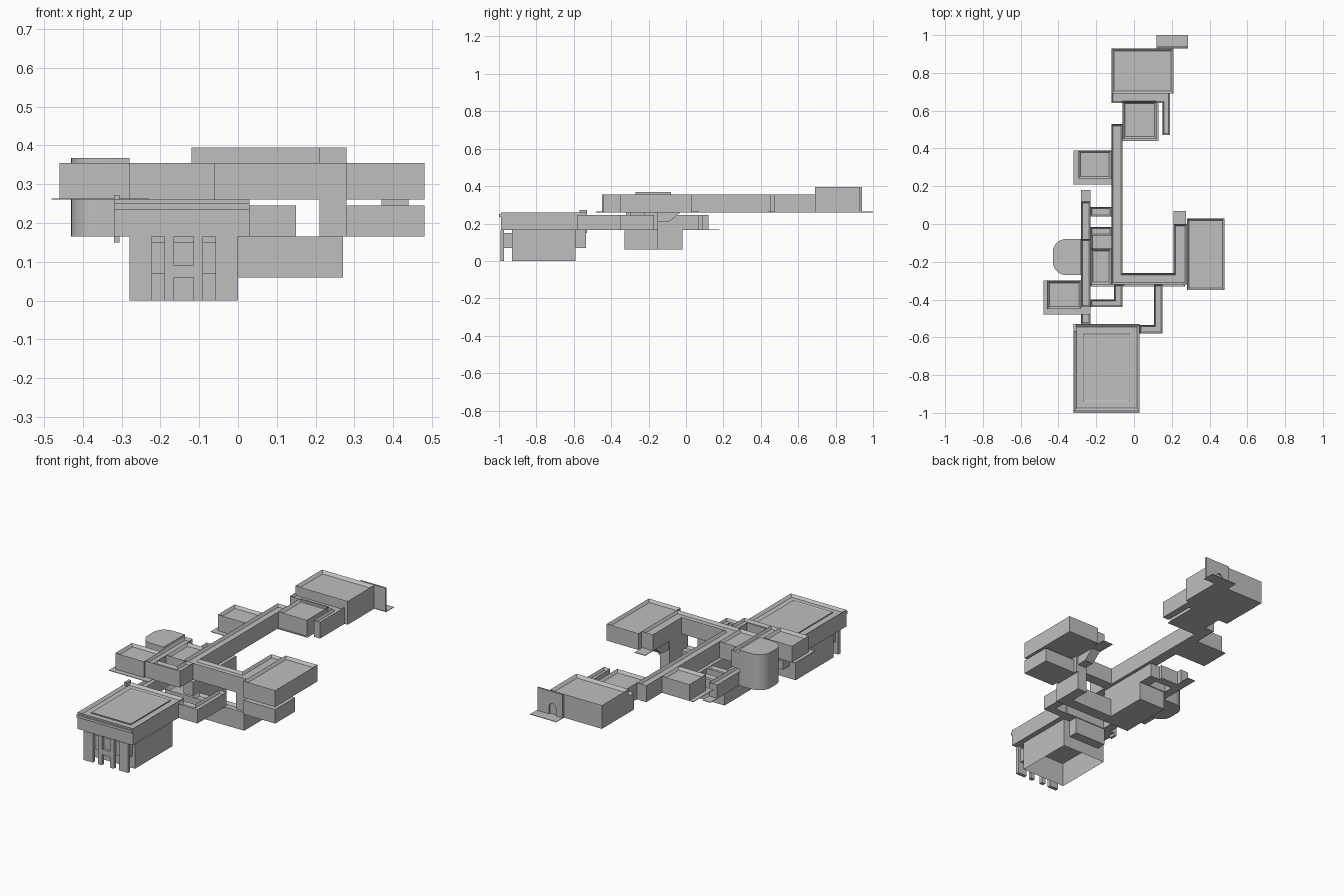
import bpy, bmesh, math

cube = bpy.data.objects.get("Cube")
if cube:
    bpy.data.objects.remove(cube, do_unlink=True)

stone = bpy.data.materials.new("plain_grey")
stone.use_nodes = True
grey = (0.52, 0.52, 0.52, 1)
stone.diffuse_color = grey
stone.node_tree.nodes["Principled BSDF"].inputs["Base Color"].default_value = grey


def finish(name, bm):
    mesh = bpy.data.meshes.new(name)
    bm.to_mesh(mesh)
    bm.free()
    mesh.materials.append(stone)
    ob = bpy.data.objects.new(name, mesh)
    bpy.context.collection.objects.link(ob)
    return ob


def rect(x0, x1, y0, y1):
    return [(x0, y0), (x1, y0), (x1, y1), (x0, y1)]


def sink(bm, face, rim, drop):
    """Inset a horizontal face and push it into the block."""
    bmesh.ops.inset_region(bm, faces=[face], thickness=rim, use_even_offset=True)
    for v in face.verts:
        v.co.z += drop


def block(name, pts, z0, z1, rim=0, drop=0.015, hollow=0):
    """Extrude a footprint; optional parapet rim on top and hollow underside."""
    bm = bmesh.new()
    base = bm.faces.new([bm.verts.new((x, y, z0)) for x, y in pts])
    ext = bmesh.ops.extrude_face_region(bm, geom=[base], use_keep_orig=True)
    top = [g for g in ext["geom"] if isinstance(g, bmesh.types.BMFace)][0]
    for v in top.verts:
        v.co.z = z1
    bmesh.ops.recalc_face_normals(bm, faces=bm.faces[:])
    if rim:
        sink(bm, top, rim, -drop)
    if hollow:
        sink(bm, base, 0.012, hollow)
    return finish(name, bm)


def plate(name, x0, x1, y0, y1, z):
    return block(name, rect(x0, x1, y0, y1), z, z + 0.003)


# Storey heights
LOW, MID, MID_TOP, UP, UP_TOP = 0.06, 0.165, 0.245, 0.26, 0.355

# Entrance hall: open-bottomed base under a wider upper storey
block("hall_base", rect(-0.28, 0, -0.93, -0.59), 0, MID, hollow=0.13)
block("hall_upper", rect(-0.32, 0.03, -0.99, -0.53), MID, UP, rim=0.015, drop=0.012)
block("hall_roof_panel", rect(-0.27, -0.02, -0.94, -0.58), 0.24, 0.254, rim=0.006, drop=0.004)
block("hall_cornice", rect(-0.32, 0.03, -1, -0.985), 0.235, 0.25)
block("hall_rear_block", rect(-0.24, -0.04, -0.59, -0.535), 0.07, MID)
block("hall_roof_post", rect(-0.32, -0.305, -0.57, -0.53), 0.15, 0.272)
for i, (a, b) in enumerate([(-0.28, -0.222), (-0.19, -0.165), (-0.115, -0.09), (-0.058, 0)]):
    block(f"hall_front_pillar_{i + 1}", rect(a, b, -0.993, -0.973), 0, MID)
block("hall_porch_core", rect(-0.265, -0.015, -0.973, -0.93), 0.07, 0.15)
block("hall_door_lintel", rect(-0.165, -0.115, -0.99, -0.975), 0.06, 0.09)

# Lowest storey: crossing passage and central chamber
block("low_passage", [(-0.06, -0.33), (0.27, -0.33), (0.27, -0.15), (0.21, -0.15),
                      (0.21, -0.265), (-0.06, -0.265)], LOW, MID, rim=0.01)
block("low_chamber", rect(-0.23, -0.06, -0.33, -0.02), LOW, MID, rim=0.01)

# Middle storey
block("mid_left_corridor", rect(-0.28, -0.23, -0.53, 0.12), MID, MID_TOP, rim=0.008)
block("mid_right_corridor", [(0.03, -0.58), (0.15, -0.58), (0.15, -0.32), (0.105, -0.32),
                             (0.105, -0.535), (0.03, -0.535)], MID, MID_TOP, rim=0.008)
block("mid_centre_corridor", rect(-0.12, -0.06, -0.32, 0.07), MID, MID_TOP)
for i, (a, b) in enumerate([(-0.06, -0.015), (0.04, 0.09)]):
    block(f"mid_link_{i + 1}", rect(-0.23, -0.12, a, b), MID, MID_TOP, rim=0.008)
block("mid_right_room", rect(0.28, 0.48, -0.35, -0.17), MID, MID_TOP)
block("mid_right_stairwell", rect(0.21, 0.28, -0.32, -0.15), MID, UP)
block("mid_room_neck", rect(0.37, 0.44, -0.3, -0.22), MID_TOP, UP)
plate("mid_left_floor", -0.28, -0.23, 0.12, 0.18, MID)

# Sloping stair underside between middle and upper storeys
ramp = block("stair_ramp", rect(0.215, 0.27, -0.15, -0.03), 0.21, UP)
for v in ramp.data.vertices:
    if v.co.z < 0.25 and v.co.y > -0.1:
        v.co.y = -0.09

# Upper corridors
block("upper_main_corridor", [(-0.12, -0.32), (0.28, -0.32), (0.28, 0), (0.21, 0), (0.21, -0.26),
                              (-0.06, -0.26), (-0.06, 0.53), (-0.12, 0.53)], UP, UP_TOP, rim=0.01)
block("upper_rear_corridor", [(-0.12, 0.64), (0.15, 0.64), (0.15, 0.47), (0.19, 0.47),
                              (0.19, 0.7), (-0.12, 0.7)], UP, UP_TOP, rim=0.008)
block("upper_front_corridor", [(-0.23, -0.44), (-0.06, -0.44), (-0.06, -0.32), (-0.105, -0.32),
                               (-0.105, -0.4), (-0.23, -0.4)], UP, UP_TOP, rim=0.008)
block("upper_left_corridor", rect(-0.28, -0.23, -0.44, -0.08), UP, UP_TOP, rim=0.008)

# Upper rooms
rooms = {
    "upper_right_room": (0.28, 0.48, -0.35, 0.03),
    "upper_left_front_room": (-0.46, -0.28, -0.45, -0.3),
    "upper_left_rear_room": (-0.295, -0.12, 0.24, 0.39),
    "upper_centre_room": (-0.23, -0.12, -0.32, -0.13),
    "upper_small_room": (-0.06, 0.12, 0.45, 0.65),
}
for name, r in rooms.items():
    block(name, rect(*r), UP, UP_TOP, rim=0.012)
block("end_room", rect(-0.12, 0.21, 0.69, 0.93), UP, 0.395, rim=0.015)

# Thin floors that reach past the walls
plate("left_front_floor", -0.48, -0.23, -0.48, -0.3, UP)
plate("left_rear_floor", -0.32, -0.12, 0.21, 0.39, UP)
plate("right_landing", 0.21, 0.275, 0, 0.07, UP)
plate("small_room_floor", -0.06, 0.13, 0.44, 0.65, UP)
plate("exit_floor", 0.12, 0.285, 0.93, 1, UP)

# Round-sided tower
steps = 10
outline = [(-0.28, -0.27), (-0.28, -0.08)]
for cy, start in ((-0.15, 90), (-0.2, 180)):
    for i in range(steps + 1):
        a = math.radians(start + 90 * i / steps)
        outline.append((-0.36 + 0.07 * math.cos(a), cy + 0.07 * math.sin(a)))
tower = block("round_tower", outline[::-1], MID, 0.368)
bpy.context.view_layer.objects.active = tower
tower.select_set(True)
bpy.ops.object.shade_smooth_by_angle()

# Exit wall with an arched doorway
arch = [(0.185 + 0.022 * math.cos(math.pi * i / 8), 0.305 + 0.022 * math.sin(math.pi * i / 8))
        for i in range(9)]
wall = [(0.12, UP), (0.12, 0.395), (0.28, 0.395), (0.28, UP), (0.207, UP)] + arch + [(0.163, UP)]
bm = bmesh.new()
face = bm.faces.new([bm.verts.new((x, 0.932, z)) for x, z in wall])
ext = bmesh.ops.extrude_face_region(bm, geom=[face], use_keep_orig=True)
for g in ext["geom"]:
    if isinstance(g, bmesh.types.BMVert):
        g.co.y = 0.942
bmesh.ops.recalc_face_normals(bm, faces=bm.faces[:])
finish("exit_wall", bm)
